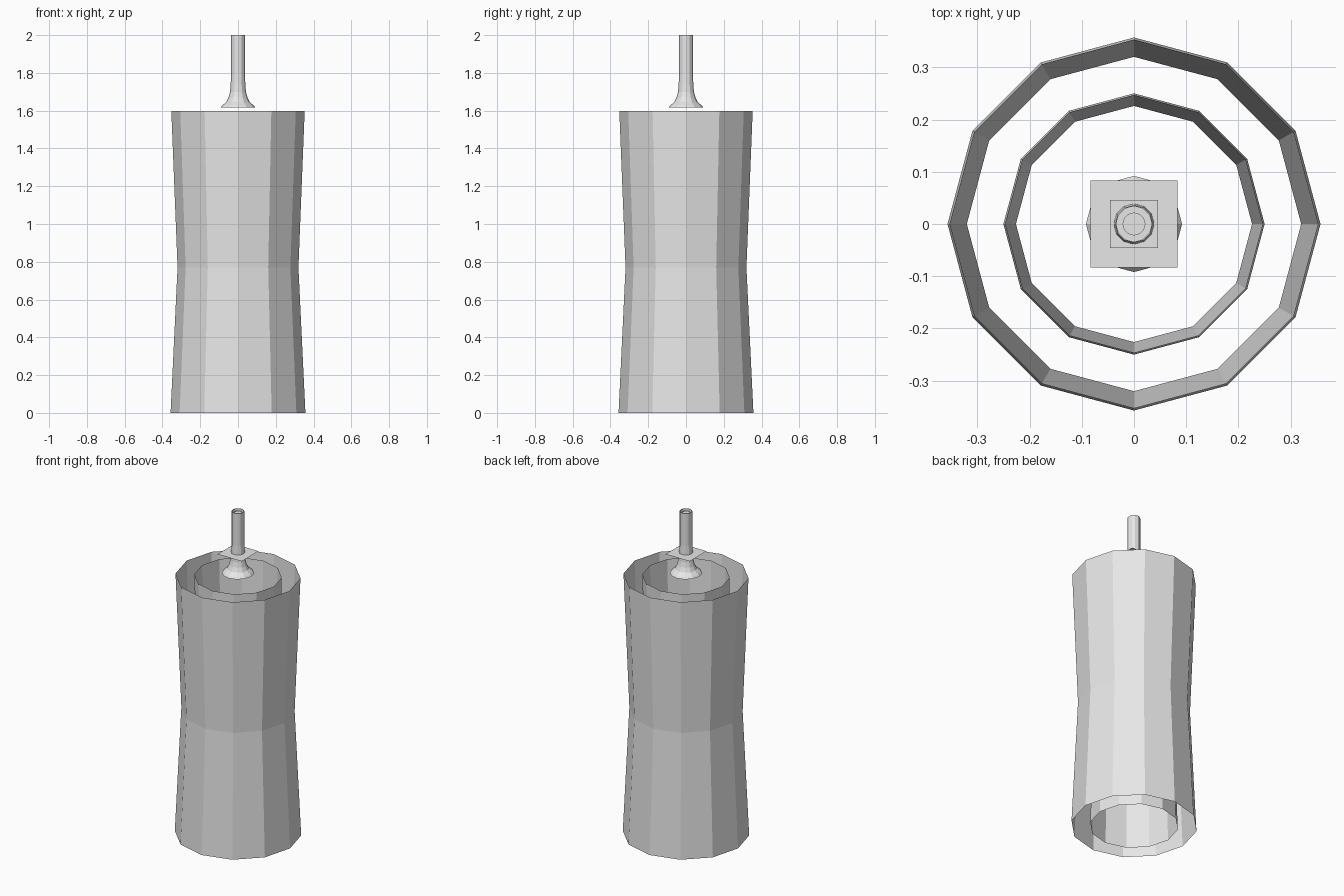
import bpy, bmesh, math

if "Cube" in bpy.data.objects:
    bpy.data.objects.remove(bpy.data.objects["Cube"])

grey = bpy.data.materials.new("plain grey")
grey.diffuse_color = (0.8, 0.8, 0.8, 1)
grey.use_nodes = True
grey.node_tree.nodes["Principled BSDF"].inputs["Base Color"].default_value = grey.diffuse_color
SIDES = 12


def finish(name, bm):
    mesh = bpy.data.meshes.new(name)
    bm.to_mesh(mesh)
    bm.free()
    mesh.materials.append(grey)
    obj = bpy.data.objects.new(name, mesh)
    bpy.context.collection.objects.link(obj)
    return obj


def lathe(name, profile, cap_start=False, cap_end=False):
    """Turn (radius, height) points into a twelve-sided surface."""
    bm = bmesh.new()
    rings = []
    for r, z in profile:
        rings.append([bm.verts.new((r * math.cos(math.tau * i / SIDES),
                                    r * math.sin(math.tau * i / SIDES), z))
                      for i in range(SIDES)])
    for low, high in zip(rings, rings[1:]):
        for i in range(SIDES):
            j = (i + 1) % SIDES
            bm.faces.new((low[i], low[j], high[j], high[i]))
    if cap_start:
        bm.faces.new(rings[0][::-1])
    if cap_end:
        bm.faces.new(rings[-1])
    return finish(name, bm)


def sheet(name, half, z):
    """Thin square sheet, lying flat."""
    bm = bmesh.new()
    bm.faces.new([bm.verts.new((x * half, y * half, z))
                  for x, y in ((-1, -1), (1, -1), (1, 1), (-1, 1))])
    return finish(name, bm)


# Open waisted shells, one inside the other
lathe("outer_shell", [(0.357, 0), (0.32, 0.77), (0.353, 1.597)])
lathe("inner_shell", [(0.25, 0), (0.226, 0.77), (0.247, 1.597)])

# Flared stem with a recessed top
lathe("stem", [(0.092, 1.617), (0.083, 1.628), (0.062, 1.645), (0.05, 1.67),
               (0.042, 1.70), (0.039, 1.74), (0.036, 1.80), (0.036, 2.0),
               (0.034, 2.0), (0.034, 1.97)], cap_start=True, cap_end=True)

# Round core inside the stem top
lathe("stem_core", [(0.022, 1.97), (0.022, 1.99)], cap_end=True)

# Square collar around the stem
sheet("collar_plate", 0.083, 1.741)
sheet("collar_inset", 0.046, 1.744)
